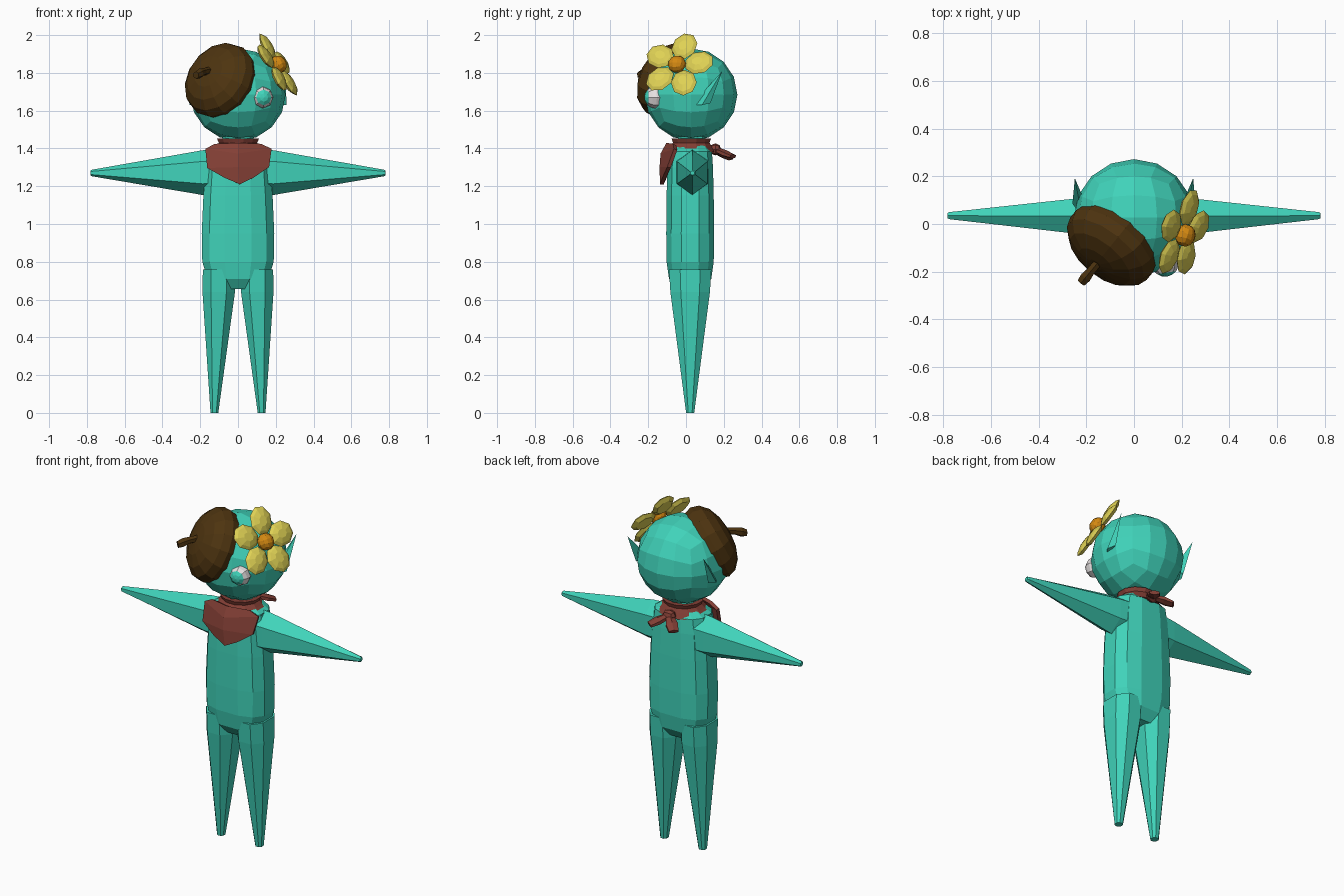
import bpy, bmesh, math
from mathutils import Vector, Matrix

if "Cube" in bpy.data.objects:
    bpy.data.objects.remove(bpy.data.objects["Cube"])


def material(name, r, g, b):
    m = bpy.data.materials.new(name)
    m.diffuse_color = (r, g, b, 1)
    m.use_nodes = True
    m.node_tree.nodes["Principled BSDF"].inputs["Base Color"].default_value = m.diffuse_color
    return m


TEAL = material("teal skin", 0.051, 0.65, 0.49)
BROWN = material("dark brown felt", 0.075, 0.034, 0.005)
YELLOW = material("yellow petal", 0.74, 0.64, 0.09)
ORANGE = material("orange", 0.66, 0.25, 0.006)
RED = material("brick red cloth", 0.23, 0.05, 0.036)
WHITE = material("eye white", 0.80, 0.76, 0.76)


def finish(name, bm, mats, mirror=False):
    """Turn a bmesh into a flat shaded object, optionally mirrored across x."""
    bmesh.ops.recalc_face_normals(bm, faces=bm.faces)
    me = bpy.data.meshes.new(name)
    bm.to_mesh(me)
    bm.free()
    for m in mats:
        me.materials.append(m)
    ob = bpy.data.objects.new(name, me)
    bpy.context.collection.objects.link(ob)
    if mirror:
        ob.modifiers.new("mirror", 'MIRROR')
    return ob


def loft(name, rings, sides, mat, frame=Matrix(), mirror=False, square=1.0, turn=0.5):
    """Skin through rings (x, y, z, rx, ry); square < 1 makes rings boxier."""
    bm = bmesh.new()
    loops = []
    for x, y, z, rx, ry in rings:
        loop = []
        for i in range(sides):
            a = 2 * math.pi * (i + turn) / sides
            c, s = math.cos(a), math.sin(a)
            px = math.copysign(abs(c) ** square, c) * rx
            py = math.copysign(abs(s) ** square, s) * ry
            loop.append(bm.verts.new(frame @ Vector((x + px, y + py, z))))
        loops.append(loop)
    for a, b in zip(loops, loops[1:]):
        for i in range(sides):
            j = (i + 1) % sides
            bm.faces.new((a[i], a[j], b[j], b[i]))
    bm.faces.new(loops[0])
    bm.faces.new(loops[-1])
    return finish(name, bm, [mat], mirror)


def frame_at(origin, normal, up=(0, 0, 1)):
    """Local z along normal, local y as close to up as possible."""
    z = Vector(normal).normalized()
    x = Vector(up).cross(z).normalized()
    y = z.cross(x)
    return Matrix.Translation(origin) @ Matrix((x, y, z)).transposed().to_4x4()


def ball(name, size, mat, frame, cuts):
    """Quad sphere made from a subdivided cube."""
    bm = bmesh.new()
    bmesh.ops.create_cube(bm, size=2)
    bmesh.ops.subdivide_edges(bm, edges=bm.edges, cuts=cuts, use_grid_fill=True)
    for v in bm.verts:
        # tangent warp keeps the facets even
        p = Vector([math.tan(c * math.pi / 4) for c in v.co]).normalized()
        v.co = frame @ Vector([a * b for a, b in zip(p, size)])
    return finish(name, bm, [mat])


# Torso, legs and arms
loft("torso", [(0, .022, .655, .10, .075), (0, .022, .71, .165, .115), (0, .022, .80, .194, .128),
               (0, .022, .95, .197, .13), (0, .022, 1.15, .188, .128), (0, .022, 1.30, .175, .124),
               (0, .025, 1.385, .16, .115), (0, .03, 1.43, .09, .08), (0, .03, 1.47, .08, .07)],
     12, TEAL, square=0.75)
loft("legs", [(.125, .022, 0, .022, .023), (.102, .022, .64, .092, .112), (.102, .022, .76, .09, .12)],
     8, TEAL, mirror=True, square=0.85)
sideways = frame_at((0, 0, 0), (1, 0, 0))
loft("arms", [(.033, 1.275, .10, .10, .122), (.033, 1.272, .19, .092, .118),
              (.035, 1.27, .775, .017, .017), (.035, 1.27, .782, .012, .012)],
     6, TEAL, sideways, mirror=True)

# Head and ears
ball("head", (.252, .245, .245), TEAL, Matrix.Translation((0, .027, 1.685)), 3)
bm = bmesh.new()
base = [bm.verts.new(p) for p in ((.218, .03, 1.63), (.258, .085, 1.63), (.236, .13, 1.64), (.2, .08, 1.67))]
tip = bm.verts.new((.248, .192, 1.81))
bm.faces.new(base)
for i in range(4):
    bm.faces.new((base[i], base[(i + 1) % 4], tip))
finish("ears", bm, [TEAL], True)

# Eyes: white ball with a teal front facing cap
bm = bmesh.new()
bmesh.ops.create_uvsphere(bm, u_segments=8, v_segments=8, radius=.058,
                          matrix=frame_at((.13, -.163, 1.67), (.15, -1, 0)))
bm.normal_update()
for f in bm.faces:
    f.material_index = 1 if f.normal.dot(Vector((.15, -1, 0)).normalized()) > .7 else 0
finish("eyes", bm, [WHITE, TEAL], True)

# Beret with its stem
cap = frame_at((-.10, -.095, 1.765), (-.57, -.70, .43))
loft("beret", [(0, 0, -.075, .165, .165), (0, 0, -.05, .20, .20), (0, 0, -.01, .212, .212),
               (0, 0, .035, .198, .198), (0, 0, .075, .155, .155), (0, 0, .10, .09, .09),
               (0, 0, .108, .03, .03)], 14, BROWN, cap)
stem = frame_at((-.15, -.16, 1.812), (-.62, -.75, -.12))
loft("beret_stem", [(0, 0, -.02, .02, .02), (0, 0, .05, .02, .02), (0, -.005, .085, .026, .026),
                    (0, -.01, .115, .02, .02)], 6, BROWN, stem)

# Flower: five domed petals around an orange button
flower = frame_at((.205, -.045, 1.84), (.83, -.26, .50))
for k in range(5):
    petal = flower @ Matrix.Rotation(math.radians(80 + 72 * k), 4, 'Z') @ Matrix.Translation((.118, 0, 0))
    loft("petal_%d" % (k + 1), [(0, 0, -.016, .055, .05), (0, 0, 0, .08, .07), (0, 0, .012, .062, .054),
                                (-.005, 0, .022, .03, .024)], 8, YELLOW, petal)
ball("flower_button", (.048, .048, .042), ORANGE, flower @ Matrix.Translation((0, 0, .012)), 2)

# Neckerchief: collar, front bib, knot and two tails
loft("collar", [(0, .025, 1.38, .163, .128), (0, .025, 1.41, .125, .115), (0, .028, 1.43, .105, .10),
                (0, .028, 1.452, .115, .108)], 12, RED)
bm = bmesh.new()
rows = [[(-.12, -.06, 1.42), (0, -.095, 1.425), (.12, -.06, 1.42)],
        [(-.17, -.055, 1.395), (0, -.125, 1.37), (.175, -.055, 1.395)],
        [(-.16, -.09, 1.295), (0, -.13, 1.30), (.162, -.09, 1.30)],
        [(-.07, -.115, 1.245), (.01, -.128, 1.21), (.08, -.115, 1.245)]]
grid = [[bm.verts.new(p) for p in row] for row in rows]
for a, b in zip(grid, grid[1:]):
    for i in range(2):
        bm.faces.new((a[i], a[i + 1], b[i + 1], b[i]))
bib = finish("neckerchief_bib", bm, [RED])
solid = bib.modifiers.new("thickness", 'SOLIDIFY')
solid.thickness = .02
solid.offset = 0
ball("neckerchief_knot", (.04, .032, .032), RED, Matrix.Translation((0, .155, 1.395)), 1)
for name, direction in (("tail_right", (.07, .10, -.04)), ("tail_left", (-.085, .08, -.05))):
    loft(name, [(0, 0, 0, .02, .015), (0, 0, .07, .038, .018), (0, 0, .12, .03, .012)],
         6, RED, frame_at((0, .155, 1.395), direction))
